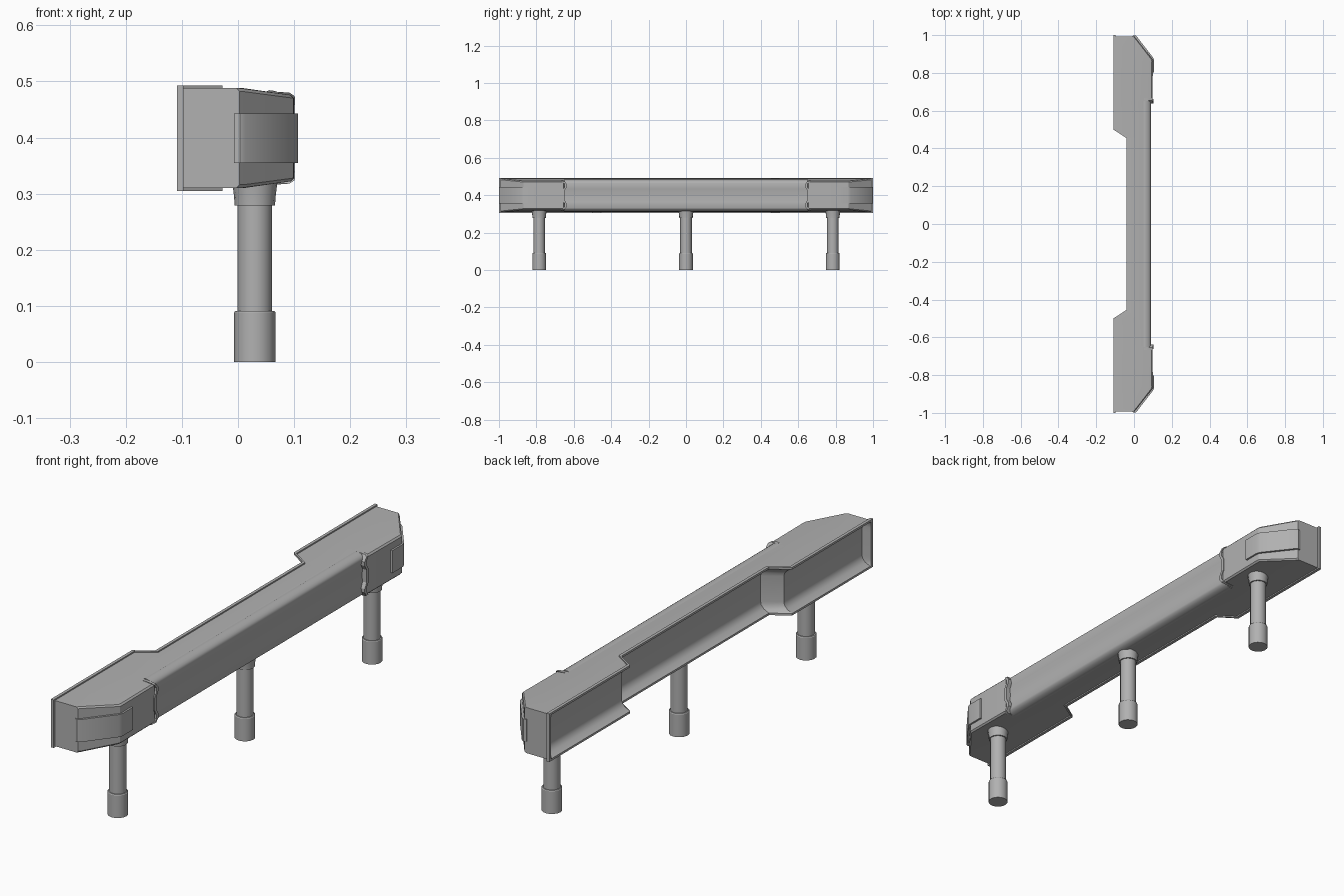
import bpy, bmesh, math

cube = bpy.data.objects.get("Cube")
if cube:
    bpy.data.objects.remove(cube)

grey = bpy.data.materials.new("plain grey")
grey.use_nodes = True
COLOUR = (0.44, 0.44, 0.44, 1)
grey.diffuse_color = COLOUR
grey.node_tree.nodes["Principled BSDF"].inputs["Base Color"].default_value = COLOUR
MID = 0.399    # height of the beam's centre line
BACK = -0.109  # rear edge of the wide ends
DEPTH = 0.036  # depth of the hollow at the back


def loft(name, rings, angle=30):
    """Skin a list of equal rings and cap both ends."""
    bm = bmesh.new()
    vs = [[bm.verts.new(p) for p in ring] for ring in rings]
    n = len(vs[0])
    for a, b in zip(vs, vs[1:]):
        for i in range(n):
            j = (i + 1) % n
            bm.faces.new((a[i], a[j], b[j], b[i]))
    bm.faces.new(vs[0])
    bm.faces.new(vs[-1])
    bmesh.ops.recalc_face_normals(bm, faces=bm.faces)
    mesh = bpy.data.meshes.new(name)
    bm.to_mesh(mesh)
    bm.free()
    obj = bpy.data.objects.new(name, mesh)
    bpy.context.collection.objects.link(obj)
    mesh.materials.append(grey)
    bpy.ops.object.select_all(action="DESELECT")
    obj.select_set(True)
    bpy.context.view_layer.objects.active = obj
    bpy.ops.object.shade_smooth_by_angle(angle=math.radians(angle))


def mirrored(half):
    """Complete a section of (x, half height) points below the centre line."""
    return ([(x, MID + h) for x, h in half]
            + [(x, MID - h) for x, h in reversed(half)])


# Beam: hollow at the back, rimmed, tapered towards the front
def beam_ring(y, back, front, depth):
    slope = 0.012 * max(front - 0.01, 0) / 0.09
    half = [(back + depth, 0.05), (back + depth * 0.92, 0.063),
            (back + depth * 0.6, 0.076), (back, 0.086),
            (back, 0.094), (back + 0.012, 0.094), (back + 0.012, 0.089),
            (min(0.01, front - 0.01), 0.089), (front - 0.006, 0.089 - slope),
            (front, 0.083 - slope)]
    return [(x, y, z) for x, z in mirrored(half)]


half_stations = [(0.993, BACK, 0.003, 0), (0.988, BACK, 0.007, 0.001),
                 (0.982, BACK, 0.012, DEPTH), (0.87, BACK, 0.099, DEPTH),
                 (0.86, BACK, 0.1, DEPTH), (0.655, BACK, 0.098, DEPTH),
                 (0.645, BACK, 0.07, DEPTH), (0.5, BACK, 0.07, DEPTH),
                 (0.455, -0.04, 0.07, DEPTH)]
stations = half_stations + [(-y, b, f, d) for y, b, f, d in reversed(half_stations)]
loft("beam", [beam_ring(*s) for s in stations])

# Face cover along the middle, with a shallow hollow down its length
cover = mirrored([(0.05, 0.083), (0.056, 0.0855), (0.066, 0.084), (0.077, 0.08),
                  (0.085, 0.074), (0.089, 0.066), (0.085, 0.035), (0.082, 0.005)])
loft("face_cover", [[(x, y, z) for x, z in cover] for y in (-0.652, 0.652)], angle=50)

for side, label in ((1, "rear"), (-1, "front")):
    # End rim closing the flange
    loft(label + "_end_rim", [[(x, side * y, z) for x, y in
         ((BACK, 0.988), (BACK, 1), (BACK + 0.012, 1), (BACK + 0.012, 0.988))]
         for z in (MID - 0.094, MID + 0.094)])

    # Wavy seam where the end cap meets the cover
    seam = [(0.065, 0.083, 0.66), (0.092, 0.081, 0.66), (0.101, 0.075, 0.655),
            (0.102, 0.06, 0.643), (0.102, 0.045, 0.643), (0.102, 0.025, 0.655)]
    path = ([(x, side * y, MID + h) for x, h, y in seam]
            + [(x, side * y, MID - h) for x, h, y in reversed(seam)])
    loft(label + "_seam", [[(x + dx, y + dy, z) for dx, dy in
                            ((0, -0.006), (0, 0.006), (-0.02, 0.006), (-0.02, -0.006))]
                           for x, y, z in path])

    # Marker lens wrapped around the chamfered corner
    lens = [(-0.007, 0.985), (-0.007, 0.996), (0.004, 0.999), (0.013, 0.995),
            (0.102, 0.88), (0.107, 0.865), (0.107, 0.802), (0.092, 0.8),
            (0.09, 0.86), (0.0, 0.97)]
    loft(label + "_marker_lens", [[(x, side * y, z) for x, y in lens]
         for z in (0.355, 0.443)])

# Posts: sleeve at the foot, shaft, flared collar at the top
profile = [(0.037, 0), (0.037, 0.088), (0.035, 0.091), (0.031, 0.091), (0.031, 0.279),
           (0.036, 0.279), (0.037, 0.295), (0.04, 0.318)]
for label, y in (("front", -0.785), ("middle", 0), ("rear", 0.785)):
    loft(label + "_post", [[(0.03 + r * math.cos(a * math.pi / 8),
                             y + r * math.sin(a * math.pi / 8), z) for a in range(16)]
                           for r, z in profile])
